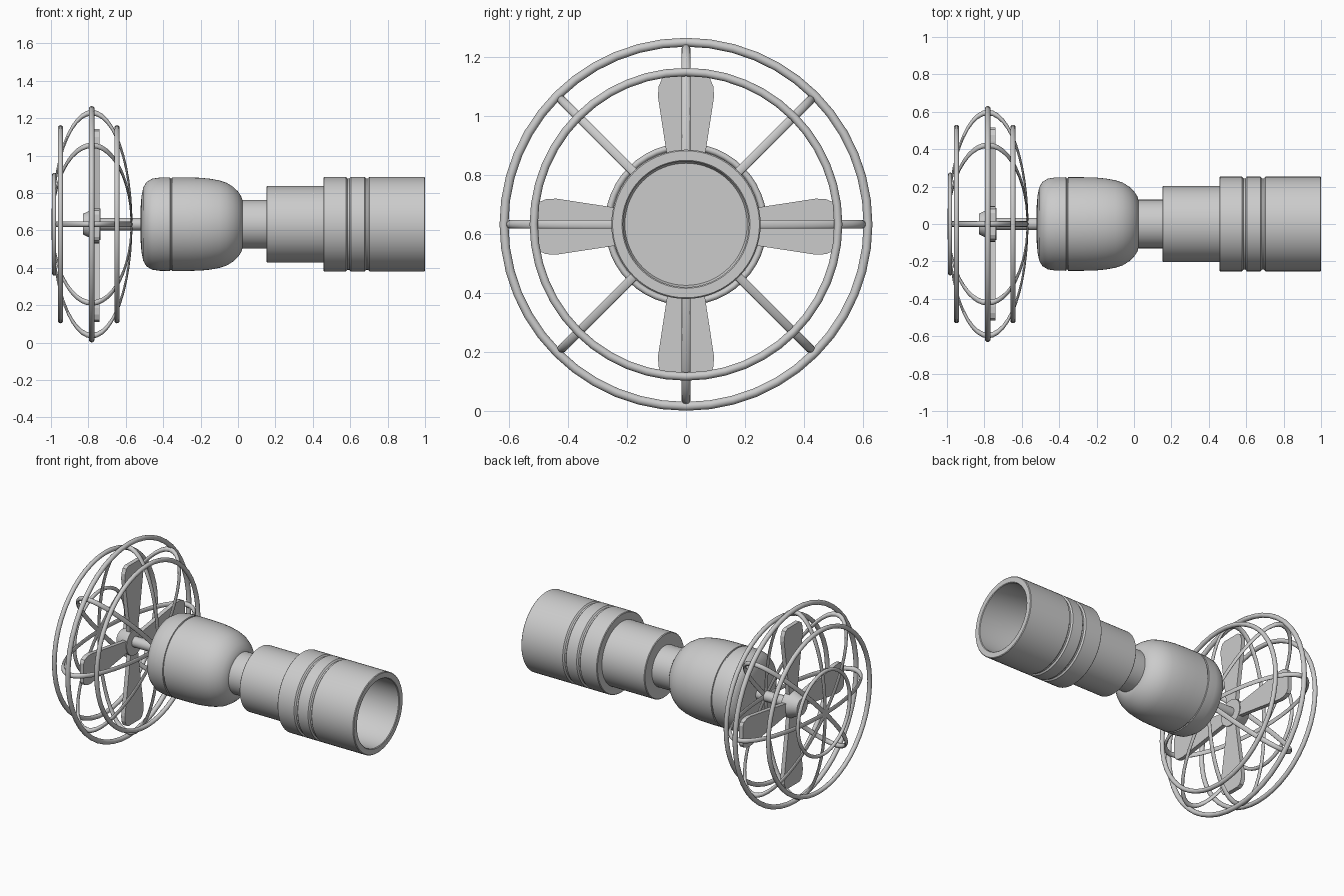
import bpy, bmesh
from math import pi, radians
from mathutils import Matrix

if "Cube" in bpy.data.objects:
    bpy.data.objects.remove(bpy.data.objects["Cube"])

AXIS_Z = 0.633   # everything is centred on a horizontal axis along x


def finish(name, bm, smooth=True):
    bmesh.ops.remove_doubles(bm, verts=bm.verts, dist=1e-5)
    bmesh.ops.recalc_face_normals(bm, faces=bm.faces)
    me = bpy.data.meshes.new(name)
    bm.to_mesh(me)
    bm.free()
    ob = bpy.data.objects.new(name, me)
    ob.location.z = AXIS_Z
    bpy.context.collection.objects.link(ob)
    if smooth:
        bpy.ops.object.select_all(action='DESELECT')
        ob.select_set(True)
        bpy.context.view_layer.objects.active = ob
        bpy.ops.object.shade_smooth_by_angle(angle=radians(32))
    return ob


def lathe(name, profile, steps=64):
    """Spin (x, radius) points around the x axis."""
    bm = bmesh.new()
    vs = [bm.verts.new((x, 0, r)) for x, r in profile]
    es = [bm.edges.new(p) for p in zip(vs, vs[1:])]
    bmesh.ops.spin(bm, geom=vs + es, cent=(0, 0, 0), axis=(1, 0, 0),
                   angle=2 * pi, steps=steps, use_merge=True)
    return finish(name, bm)


def torus(name, x, major, minor, rot, squash=1.0):
    bpy.ops.mesh.primitive_torus_add(major_radius=major, minor_radius=minor,
                                     major_segments=48, minor_segments=12,
                                     location=(x, 0, AXIS_Z), rotation=rot)
    ob = bpy.context.object
    ob.name = name
    ob.scale = (squash, 1, 1)
    bpy.ops.object.shade_smooth_by_angle(angle=radians(40))


# Cage hoops, upright around the axis
upright = (0, pi / 2, 0)
torus("cage_hoop_middle", -0.782, 0.617, 0.015, upright)
torus("cage_hoop_front", -0.949, 0.516, 0.014, upright)
torus("cage_hoop_rear", -0.647, 0.516, 0.014, upright)
torus("cage_hoop_small", -0.983, 0.264, 0.011, upright)

# Cage ribs: flattened hoops through the axis
for i in range(4):
    torus(f"cage_rib_{i + 1}", -0.781, 0.596, 0.015, (i * pi / 4, 0, 0), 0.355)

# Four flat fan blades
half = [(0.0, 0.028), (0.25, 0.066), (0.44, 0.095), (0.475, 0.093), (0.505, 0.08), (0.516, 0.06)]
outline = [(r, w) for r, w in half] + [(r, -w) for r, w in reversed(half)]
for i in range(4):
    bm = bmesh.new()
    f = bm.faces.new([bm.verts.new((-0.767, w, r)) for r, w in outline])
    ext = bmesh.ops.extrude_face_region(bm, geom=[f])
    bmesh.ops.translate(bm, vec=(0.027, 0, 0),
                        verts=[v for v in ext["geom"] if isinstance(v, bmesh.types.BMVert)])
    bm.transform(Matrix.Rotation(i * pi / 2, 4, 'X'))
    finish(f"fan_blade_{i + 1}", bm, smooth=False).location.z -= 0.008

# Hub and shaft
lathe("fan_hub", [(-0.83, 0), (-0.83, 0.055), (-0.765, 0.085), (-0.735, 0.085), (-0.735, 0)], 32)
lathe("fan_shaft", [(-0.80, 0), (-0.80, 0.033), (-0.49, 0.033), (-0.49, 0)], 24)

# Motor housing with a seam groove and domed end
lathe("motor_housing", [
    (-0.52, 0), (-0.52, 0.10), (-0.516, 0.15), (-0.507, 0.195), (-0.49, 0.225),
    (-0.46, 0.243), (-0.42, 0.249), (-0.363, 0.25), (-0.361, 0.244), (-0.355, 0.244),
    (-0.353, 0.25), (-0.27, 0.25), (-0.20, 0.248), (-0.15, 0.243), (-0.10, 0.234),
    (-0.06, 0.221), (-0.025, 0.199), (0.0, 0.175), (0.017, 0.15), (0.025, 0.125), (0.028, 0)])

# Neck and handle collar
lathe("neck", [(0.0, 0), (0.0, 0.13), (0.17, 0.13), (0.17, 0)])
lathe("handle_collar", [(0.152, 0), (0.152, 0.200), (0.156, 0.204), (0.47, 0.204), (0.47, 0)])

# Hollow handle tube with two grooves
grooves = []
for x in (0.59, 0.69):
    grooves += [(x - 0.013, 0.253), (x - 0.005, 0.244), (x + 0.005, 0.244), (x + 0.013, 0.253)]
lathe("handle_tube", [(0.457, 0), (0.457, 0.249), (0.461, 0.253)] + grooves +
      [(0.996, 0.253), (1.0, 0.249), (1.0, 0.217), (0.996, 0.213),
       (0.49, 0.213), (0.48, 0.207), (0.48, 0)])
